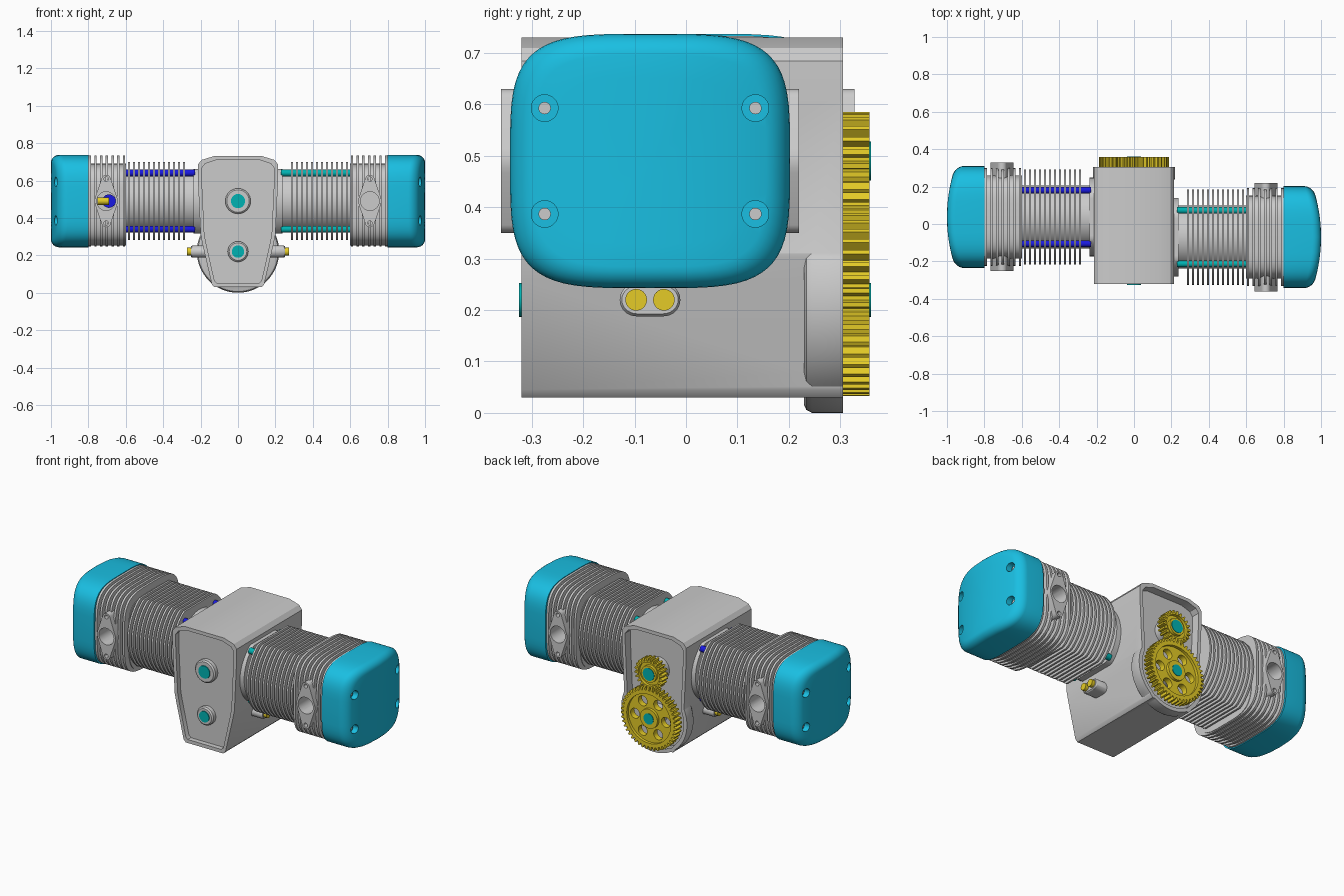
import bpy, bmesh
from math import sin, cos, pi, radians, copysign
from mathutils import Vector
from mathutils.geometry import convex_hull_2d

if "Cube" in bpy.data.objects:
    bpy.data.objects.remove(bpy.data.objects["Cube"])


def material(name, rgb):
    m = bpy.data.materials.new(name)
    m.diffuse_color = (*rgb, 1)
    m.use_nodes = True
    m.node_tree.nodes["Principled BSDF"].inputs["Base Color"].default_value = m.diffuse_color
    return m


CYAN = material("cyan", (0.01, 0.52, 0.76))
TEAL = material("teal", (0.0, 0.45, 0.45))
YELLOW = material("yellow", (0.78, 0.6, 0.02))
BLUE = material("blue", (0.01, 0.01, 0.75))


def loft(name, sections, mat=None):
    """Skin a stack of equal-length point loops and cap both ends."""
    bm = bmesh.new()
    rings = [[bm.verts.new(p) for p in s] for s in sections]
    n = len(rings[0])
    for a, b in zip(rings, rings[1:]):
        for i in range(n):
            j = (i + 1) % n
            bm.faces.new((a[i], a[j], b[j], b[i]))
    bm.faces.new(rings[0])
    bm.faces.new(rings[-1])
    bmesh.ops.recalc_face_normals(bm, faces=bm.faces)
    me = bpy.data.meshes.new(name)
    bm.to_mesh(me)
    bm.free()
    if mat:
        me.materials.append(mat)
    ob = bpy.data.objects.new(name, me)
    bpy.context.collection.objects.link(ob)
    return ob


def along(axis, d, pts):
    """Place a 2D loop: (y, z) at x = d, or (x, z) at y = d."""
    return [(d, u, v) if axis == 'x' else (u, d, v) for u, v in pts]


def circle(u, v, r, n=32):
    return [(u + r * cos(2 * pi * i / n), v + r * sin(2 * pi * i / n)) for i in range(n)]


def prism(name, axis, d0, d1, pts, mat=None):
    return loft(name, [along(axis, d0, pts), along(axis, d1, pts)], mat)


def rod(name, axis, d0, d1, u, v, r, mat=None):
    return prism(name, axis, d0, d1, circle(u, v, r), mat)


def hull(*circles):
    pts = [Vector(p) for c in circles for p in circle(*c)]
    return [tuple(pts[i]) for i in convex_hull_2d(pts)]


def boolean(ob, tools, op='DIFFERENCE'):
    bpy.context.view_layer.objects.active = ob
    for t in tools:
        m = ob.modifiers.new("bool", 'BOOLEAN')
        m.operation, m.object, m.solver = op, t, 'EXACT'
        bpy.ops.object.modifier_apply(modifier=m.name)


def discard(tools):
    for t in tools:
        bpy.data.objects.remove(t)


def superellipse(cy, a, top, bottom, n=64):
    pts = []
    for i in range(n):
        c, s = cos(2 * pi * i / n), sin(2 * pi * i / n)
        b = top if s > 0 else bottom
        pts.append((cy + a * copysign(abs(c) ** 0.5, c), ZC + b * copysign(abs(s) ** 0.5, s)))
    return pts


def flat_circle(cy, r, h, n=64):
    return [(y, ZC + max(-h, min(h, z))) for y, z in circle(cy, 0, r, n)]


ZC, ZCAM = 0.49, 0.22          # crank and cam heights

# Crankcase with round rear bulge and recessed end faces
half = [(.125, .03), (.14, .045), (.19, .26), (.2, .31), (.215, .62),
        (.215, .685), (.195, .71), (.13, .73)]
outline = half + [(-x, z) for x, z in reversed(half)]
inner = [(x * .9, .38 + (z - .38) * .94) for x, z in outline]
case = prism("crankcase", 'y', -.32, .305, outline)
bulge = loft("bulge", [along('y', y, circle(0, ZCAM, r, 64)) for y, r in
                       ((.23, .205), (.234, .214), (.245, .22), (.305, .22))])
boolean(case, [bulge], 'UNION')
cutters = [prism("cut", 'y', -.34, -.29, inner),
           prism("cut", 'y', .255, .34, inner),
           rod("cut", 'y', .255, .34, 0, ZCAM, .198)]
boolean(case, cutters)
discard(cutters + [bulge])

# Shafts and their bearing bosses
for part, z, r, rb in (("crank", ZC, .038, .068), ("cam", ZCAM, .033, .055)):
    rod(part + "_shaft", 'y', -.325, .36, 0, z, r, TEAL)
    loft(part + "_front_boss", [along('y', y, circle(0, z, q)) for y, q in
                                ((-.27, rb), (-.313, rb), (-.32, rb - .008))])
    rod(part + "_rear_boss", 'y', .24, .31, 0, z, rb)


# Timing gears
def gear(name, z, r, teeth, rim, hub, hole_r, hole_d):
    tooth = []
    for i in range(teeth):
        for k, q in ((0, r - .018), (.3, r - .018), (.48, r), (.82, r)):
            t = 2 * pi * (i + k) / teeth
            tooth.append((q * cos(t), z + q * sin(t)))
    n = len(tooth)
    y0, y1, yr = .305, .357, .34
    secs = [(y0, tooth), (y1, tooth)] + [
        (y, circle(0, z, q, n)) for y, q in ((y1, rim), (yr, rim), (yr, hub), (y1, hub))]
    g = loft(name, [along('y', y, p) for y, p in secs], YELLOW)
    if hole_r:
        holes = [rod("cut", 'y', .29, .37, hole_d * cos(k * pi / 3),
                     z + hole_d * sin(k * pi / 3), hole_r) for k in range(6)]
        boolean(g, holes)
        discard(holes)


gear("cam_gear", ZCAM, .187, 44, .147, .058, .03, .103)
gear("crank_gear", ZC, .095, 22, .07, .05, 0, 0)

# The two opposed cylinder banks
for side, s, cy, rod_mat in (("right", 1, -.07, TEAL), ("left", -1, .0375, BLUE)):
    # base flange and finned barrel
    prism(side + "_barrel_flange", 'x', s * .17, s * .237, flat_circle(cy, .21, .172))
    core, fin = flat_circle(cy, .168, .168), flat_circle(cy, .255, .208)
    secs = [(.18, core)]
    for i in range(12):
        x = .283 + i * .0268
        secs += [(x, core), (x, fin), (x + .011, fin), (x + .011, core)]
    secs.append((.605, core))
    loft(side + "_finned_barrel", [along('x', s * x, p) for x, p in secs])

    # barrel studs
    for u in (-1, 1):
        for v in (-1, 1):
            rod(side + "_stud", 'x', s * .23, s * .61, cy + u * .143, ZC + v * .15, .018, rod_mat)

    # finned head, solid along the bottom
    core = superellipse(cy, .222, .2, .238)
    fin = superellipse(cy, .262, .244, .243)
    secs = [(.6, core)]
    for i in range(7):
        x = .603 + i * .0305
        secs += [(x, core), (x, fin), (x + .013, fin), (x + .013, core)]
    secs.append((.81, core))
    head = loft(side + "_finned_head", [along('x', s * x, p) for x, p in secs])

    # port flanges with bores
    xp = s * .705
    diamond = hull((xp, ZC, .062), (xp, ZC + .115, .025), (xp, ZC - .115, .025))
    for face, f in (("front", -1), ("rear", 1)):
        flange = prism(f"{side}_{face}_port", 'y', cy + f * .2, cy + f * .29, diamond)
        bore = rod("cut", 'y', cy + f * .12, cy + f * .31, xp, ZC, .05)
        screws = [rod("cut", 'y', cy + f * .24, cy + f * .31, xp, ZC + v * .118, .012)
                  for v in (-1, 1)]
        boolean(head, [bore])
        boolean(flange, [bore] + screws)
        discard([bore] + screws)

    # domed valve cover with rounded rim
    def cover_ring(scale, drop, flat=None):
        ring = []
        for y, z in superellipse(0, .2725, .2475, .2475):
            y, z = y * scale, ZC + (z - ZC) * scale
            x = flat if flat else 1 - .045 * (y / .2725) ** 2 - drop
            ring.append((s * x, cy + y, z))
        return ring

    secs = [cover_ring(1, 0, .8)]
    for k in range(7):
        t = k / 6 * pi / 2
        secs.append(cover_ring(1 - .17 * (1 - cos(t)), .045 * (1 - sin(t))))
    secs += [cover_ring(q, 0) for q in (.65, .45, .25, .06)]
    cover = loft(side + "_valve_cover", secs, CYAN)

    # counterbored cover bolts
    spots = [(cy + u * .205, ZC + v * .103) for u in (-1, 1) for v in (-1, 1)]
    cutters = [rod("cut", 'x', s * .945, s * 1.05, y, z, .026) for y, z in spots]
    boolean(cover, cutters)
    discard(cutters)
    for y, z in spots:
        rod(side + "_cover_bolt", 'x', s * .9, s * .952, y, z, .012)

    # tappet boss with two tappets
    slot = hull((cy - .027, ZCAM, .032), (cy + .027, ZCAM, .032))
    small = [(cy + (y - cy) * .93, ZCAM + (z - ZCAM) * .85) for y, z in slot]
    loft(side + "_tappet_boss", [along('x', s * x, p) for x, p in
                                 ((.15, slot), (.245, slot), (.252, small))])
    for u in (-1, 1):
        rod(side + "_tappet", 'x', s * .2, s * .272, cy + u * .027, ZCAM, .021, YELLOW)

# Valve parts visible in the left front port
rod("valve_guide", 'x', -.75, -.69, -.13, ZC, .02, YELLOW)
rod("valve_seat", 'y', -.10, -.08, -.69, ZC, .036, BLUE)

# Smooth shading with sharp edges kept
bpy.ops.object.select_all(action='SELECT')
bpy.ops.object.shade_smooth_by_angle(angle=radians(32))
